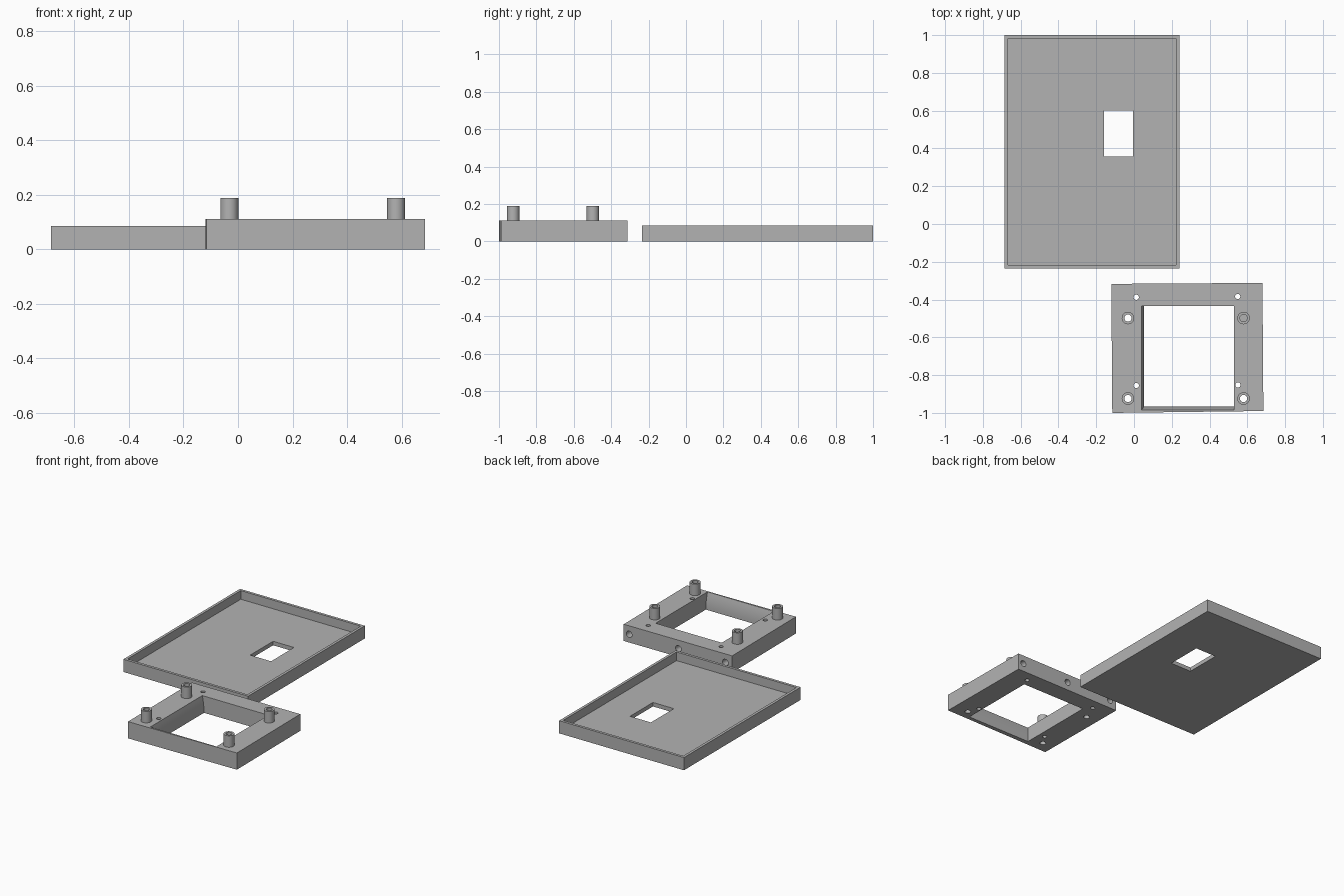
import bpy, bmesh
from mathutils import Matrix

if "Cube" in bpy.data.objects:
    bpy.data.objects.remove(bpy.data.objects["Cube"])

grey = bpy.data.materials.new("grey plastic")
grey.diffuse_color = (0.45, 0.45, 0.45, 1)
grey.use_nodes = True
grey.node_tree.nodes["Principled BSDF"].inputs["Base Color"].default_value = grey.diffuse_color


def loft(name, rings):
    """Closed solid through stacked (points, z) rings."""
    bm = bmesh.new()
    loops = [[bm.verts.new((x, y, z)) for x, y in pts] for pts, z in rings]
    for a, b in zip(loops, loops[1:]):
        n = len(a)
        for i in range(n):
            bm.faces.new((a[i], a[(i + 1) % n], b[(i + 1) % n], b[i]))
    bm.faces.new(loops[0][::-1])
    bm.faces.new(loops[-1])
    bmesh.ops.recalc_face_normals(bm, faces=bm.faces)
    return finish(name, bm)


def finish(name, bm):
    me = bpy.data.meshes.new(name)
    bm.to_mesh(me)
    bm.free()
    me.materials.append(grey)
    ob = bpy.data.objects.new(name, me)
    bpy.context.collection.objects.link(ob)
    return ob


def rect(x0, x1, y0, y1):
    return [(x0, y0), (x1, y0), (x1, y1), (x0, y1)]


def box(name, x0, x1, y0, y1, z0, z1):
    return loft(name, [(rect(x0, x1, y0, y1), z0), (rect(x0, x1, y0, y1), z1)])


def rod(name, loc, r, length, axis='Z'):
    bm = bmesh.new()
    m = Matrix.Translation(loc)
    if axis == 'Y':
        m = m @ Matrix.Rotation(1.5707963, 4, 'X')
    bmesh.ops.create_cone(bm, cap_ends=True, segments=32, radius1=r, radius2=r,
                          depth=length, matrix=m)
    return finish(name, bm)


def boolean(ob, tool, op='DIFFERENCE'):
    mod = ob.modifiers.new(op.lower(), 'BOOLEAN')
    mod.operation, mod.object, mod.solver = op, tool, 'EXACT'
    bpy.context.view_layer.objects.active = ob
    bpy.ops.object.modifier_apply(modifier=mod.name)
    bpy.data.objects.remove(tool)


# Shallow tray with a window in its floor
tray = box("tray", -0.685, 0.24, -0.235, 1.0, 0, 0.085)
boolean(tray, box("tray_cavity", -0.667, 0.222, -0.217, 0.982, 0.027, 0.2))
boolean(tray, box("tray_window", -0.16, -0.005, 0.357, 0.6, -0.1, 0.2))

# Slightly skewed mounting frame
TOP = 0.112
outline = [(-0.115, -1.0), (0.685, -0.99), (0.68, -0.312), (-0.12, -0.317)]
frame = loft("mounting_frame", [(outline, 0), (outline, TOP)])

# Opening whose left and front walls curve outward toward the top
rings = [(rect(0.053, 0.525, -0.967, -0.435), -0.05)]
for i in range(7):
    t = i / 6
    c = t * t
    rings.append((rect(0.053 - 0.013 * c, 0.53, -0.967 - 0.018 * c, -0.435), TOP * t))
rings.append((rings[-1][0], 0.2))
boolean(frame, loft("frame_opening", rings))

# Hollow standoffs; the rear right one is blind
for x in (-0.032, 0.58):
    for y in (-0.498, -0.924):
        boolean(frame, rod("standoff", (x, y, 0.139), 0.033, 0.1), 'UNION')
        bottom = 0.04 if x > 0 and y > -0.6 else -0.1
        boolean(frame, rod("standoff_bore", (x, y, (0.3 + bottom) / 2), 0.019, 0.3 - bottom))

# Small through holes beside the opening
for x, y in ((0.012, -0.388), (0.549, -0.384), (0.012, -0.855), (0.55, -0.852)):
    boolean(frame, rod("screw_hole", (x, y, 0.05), 0.014, 0.4))

# Blind holes in the rear face
for x in (-0.07, 0.277, 0.64):
    boolean(frame, rod("rear_hole", (x, -0.34, 0.055), 0.021, 0.1, 'Y'))

# Smooth the round surfaces and keep edges crisp
for ob in (tray, frame):
    bpy.ops.object.select_all(action='DESELECT')
    ob.select_set(True)
    bpy.context.view_layer.objects.active = ob
    bpy.ops.object.shade_smooth_by_angle(angle=0.5)
